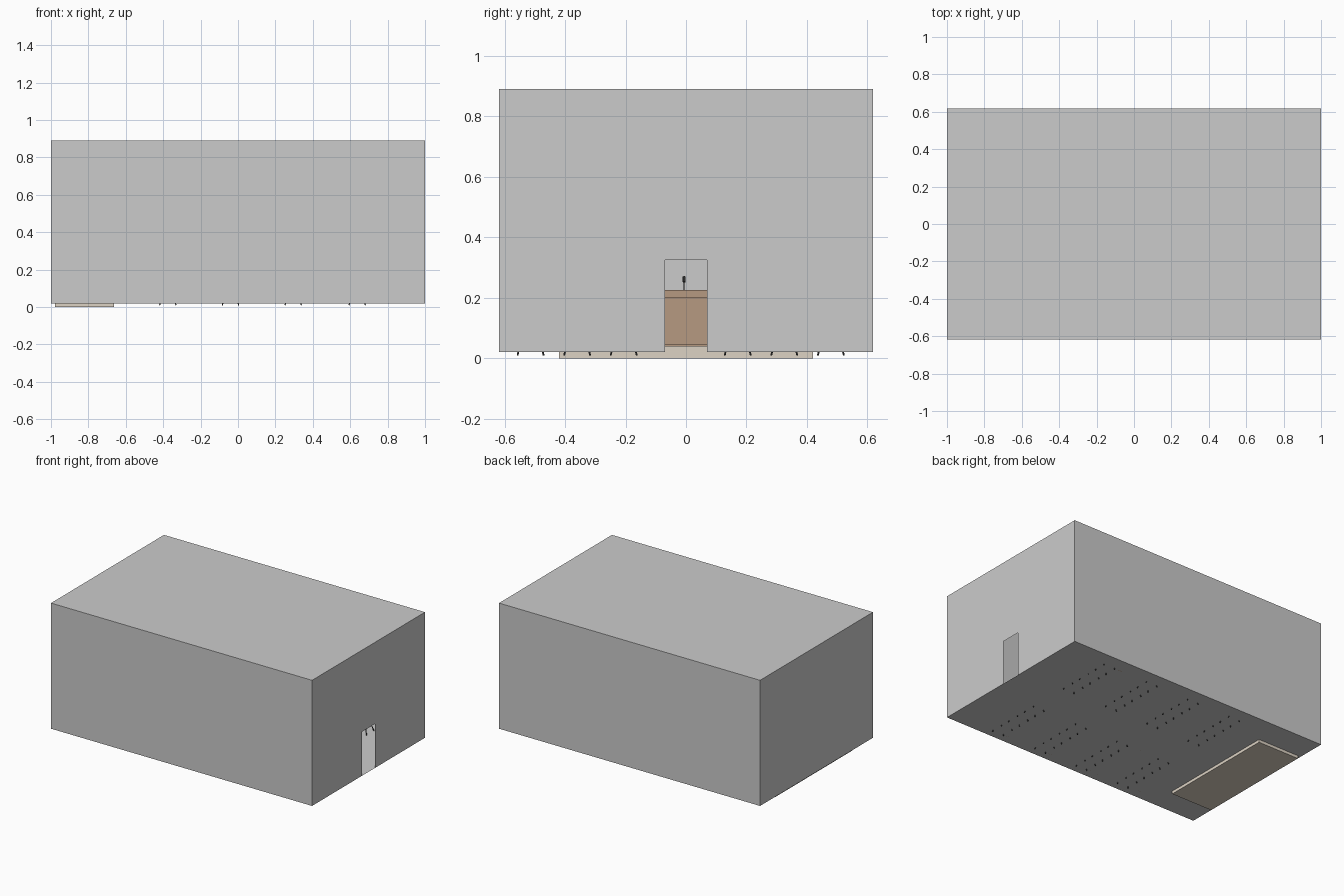
import bpy, bmesh
from mathutils import Vector

if "Cube" in bpy.data.objects:
    bpy.data.objects.remove(bpy.data.objects["Cube"])


def material(name, rgb):
    m = bpy.data.materials.new(name)
    m.diffuse_color = (*rgb, 1)
    m.use_nodes = True
    m.node_tree.nodes["Principled BSDF"].inputs["Base Color"].default_value = m.diffuse_color
    return m


BEIGE = material("beige", (0.72, 0.65, 0.55))
BROWN = material("brown", (0.47, 0.32, 0.22))
DARK = material("dark", (0.05, 0.05, 0.05))


def add_object(name, mesh, loc=(0, 0, 0)):
    ob = bpy.data.objects.new(name, mesh)
    ob.location = loc
    bpy.context.collection.objects.link(ob)
    return ob


def to_mesh(name, bm, mat=None):
    me = bpy.data.meshes.new(name)
    bm.to_mesh(me)
    bm.free()
    if mat:
        me.materials.append(mat)
    return me


def add_box(bm, lo, hi):
    lo, hi = Vector(lo), Vector(hi)
    for v in bmesh.ops.create_cube(bm, size=1)["verts"]:
        v.co = (lo + hi) / 2 + v.co * (hi - lo)


def box(name, lo, hi, mat=None):
    bm = bmesh.new()
    add_box(bm, lo, hi)
    return add_object(name, to_mesh(name, bm, mat))


def add_rod(bm, a, b, r, sides=8):
    a, b = Vector(a), Vector(b)
    rot = (b - a).to_track_quat('Z', 'Y')
    ring = bmesh.ops.create_cone(bm, cap_ends=True, segments=sides, radius1=r,
                                 radius2=r, depth=(b - a).length)["verts"]
    for v in ring:
        v.co = rot @ v.co + (a + b) / 2


# room: thin-walled box with a doorway in the +x wall
W, D, Z0, Z1, DW, DZ = 1.0, 0.618, 0.02, 0.89, 0.07, 0.325
bm = bmesh.new()
add_box(bm, (-W, -D, Z0), (W, D, Z1))
bm.normal_update()
bmesh.ops.delete(bm, geom=[f for f in bm.faces if f.normal.x > 0.9], context='FACES_ONLY')
for outline in ([(-D, Z0), (-DW, Z0), (-DW, DZ), (-D, DZ)],
                [(DW, Z0), (D, Z0), (D, DZ), (DW, DZ)],
                [(-D, DZ), (-DW, DZ), (DW, DZ), (D, DZ), (D, Z1), (-D, Z1)]):
    bm.faces.new([bm.verts.new((W, y, z)) for y, z in outline])
bmesh.ops.remove_doubles(bm, verts=bm.verts, dist=1e-5)
# merge the wall pieces into one clean face
seams = [e for e in bm.edges if len(e.link_faces) == 2
         and all(abs(v.co.x - W) < 1e-4 and abs(v.co.z - DZ) < 1e-4 for v in e.verts)]
bmesh.ops.dissolve_edges(bm, edges=seams, use_verts=False)
add_object("room", to_mesh("room", bm))

# stage platform
box("stage", (-0.978, -0.42, 0), (-0.663, 0.42, 0.04), BEIGE)

# lectern: plinth, body and overhanging top
PX = -0.8
box("lectern_plinth", (PX - 0.05, -0.1, 0.04), (PX + 0.05, 0.1, 0.046), BROWN)
box("lectern_body", (PX - 0.045, -0.095, 0.046), (PX + 0.045, 0.095, 0.2), BROWN)
box("lectern_top", (PX - 0.052, -0.105, 0.2), (PX + 0.052, 0.105, 0.225), BROWN)

# microphone
bm = bmesh.new()
add_rod(bm, (PX, -0.006, 0.223), (PX, -0.006, 0.255), 0.0018)
add_rod(bm, (PX, -0.006, 0.252), (PX - 0.006, -0.006, 0.27), 0.005)
add_object("microphone", to_mesh("microphone", bm, DARK))

# chair shell: curved side profile swept across the width (faces -x)
profile = [(-0.036, 0.083), (-0.028, 0.088), (0.0, 0.085), (0.02, 0.086),
           (0.031, 0.094), (0.037, 0.112), (0.041, 0.135), (0.044, 0.155)]
bm = bmesh.new()
rows = [[bm.verts.new((x, y, z)) for x, z in profile]
        for y in (-0.036, 0.036)]
for i in range(len(profile) - 1):
    bm.faces.new((rows[0][i], rows[0][i + 1], rows[1][i + 1], rows[1][i]))
bmesh.ops.solidify(bm, geom=bm.faces[:], thickness=0.004)
shell = to_mesh("chair_shell", bm)

# chair legs: splayed, feet dipping just through the floor
bm = bmesh.new()
for sx in (-1, 1):
    for sy in (-1, 1):
        add_rod(bm, (sx * 0.044, sy * 0.043, 0.01), (sx * 0.02, sy * 0.025, 0.084), 0.003)
legs = to_mesh("chair_legs", bm, DARK)

# long student desk: top, end panels and front panel
bm = bmesh.new()
add_box(bm, (-0.05, -0.21, 0.135), (0.05, 0.21, 0.143))
for s in (-1, 1):
    add_box(bm, (-0.04, s * 0.195 - 0.004, 0.02), (0.04, s * 0.195 + 0.004, 0.135))
add_box(bm, (-0.036, -0.191, 0.07), (-0.03, 0.191, 0.135))
desk = to_mesh("desk", bm, BROWN)

# four rows of seating either side of the aisle
for x in (-0.375, -0.04, 0.295, 0.637):
    for yc in (-0.36, 0.325):
        add_object("desk", desk, (x - 0.11, yc, 0))
        for k in (-1, 0, 1):
            loc = (x, yc + k * 0.154, 0)
            add_object("chair_legs", legs, loc)
            add_object("chair_shell", shell, loc)
